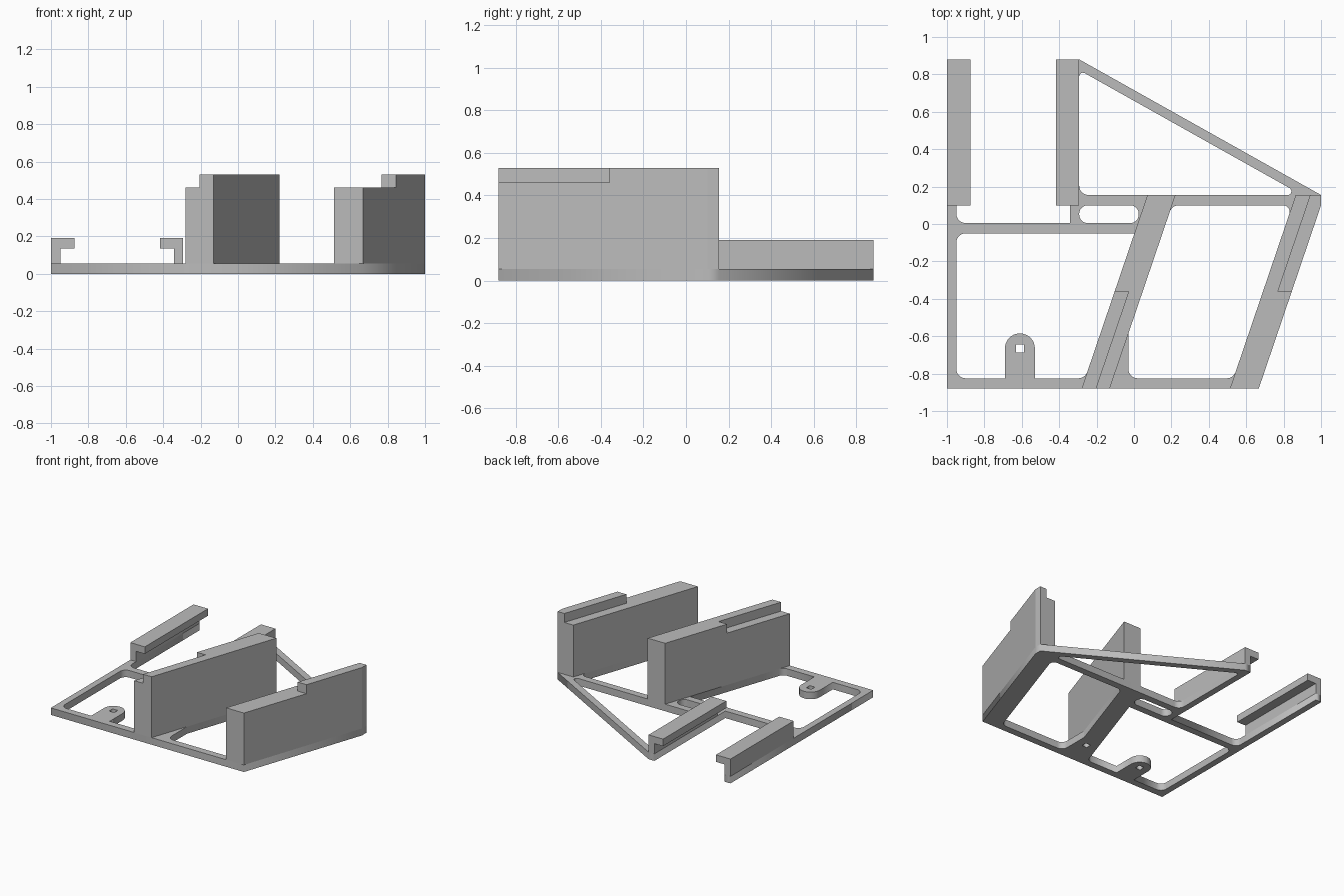
import bpy, bmesh, math
from mathutils import Vector

cube = bpy.data.objects.get("Cube")
if cube:
    bpy.data.objects.remove(cube)

GREY = (0.5, 0.5, 0.5, 1)
grey = bpy.data.materials.new("plain_grey")
grey.use_nodes = True
grey.diffuse_color = GREY
grey.node_tree.nodes["Principled BSDF"].inputs["Base Color"].default_value = GREY

BASE, STEP, TOP = 0.055, 0.46, 0.53   # heights of plate, wall shoulder, wall top
FRONT, BACK = -0.88, 0.155            # wall ends
NOTCH = -0.36                         # where the shoulder changes
SLANT = 0.34                          # sideways lean of the walls per unit depth


def link(name, mesh):
    obj = bpy.data.objects.new(name, mesh)
    mesh.materials.append(grey)
    bpy.context.scene.collection.objects.link(obj)
    return obj


def rounded(points, steps=8):
    """Outline with (x, y, radius) corners turned into arcs."""
    out = []
    for i, p in enumerate(points):
        c = Vector(p[:2])
        if len(p) < 3:
            out.append(c)
            continue
        a = (Vector(points[i - 1][:2]) - c).normalized()
        b = (Vector(points[(i + 1) % len(points)][:2]) - c).normalized()
        half = a.angle(b) / 2
        mid = c + (a + b).normalized() * p[2] / math.sin(half)
        start = c + a * p[2] / math.tan(half) - mid
        end = c + b * p[2] / math.tan(half) - mid
        sweep = start.angle_signed(end)
        ang = math.atan2(start.y, start.x)
        for k in range(steps + 1):
            t = ang - sweep * k / steps
            out.append(mid + p[2] * Vector((math.cos(t), math.sin(t))))
    return out


def square(x, y, h=0.022):
    return [(x - h, y - h), (x + h, y - h), (x + h, y + h), (x - h, y + h)]


def plate(name, outlines):
    """Flat filled plate; inner outlines become openings."""
    curve = bpy.data.curves.new(name, 'CURVE')
    curve.dimensions = '2D'
    curve.fill_mode = 'BOTH'
    curve.extrude = BASE / 2
    for outline in outlines:
        pts = rounded(outline)
        spline = curve.splines.new('POLY')
        spline.points.add(len(pts) - 1)
        for sp, p in zip(spline.points, pts):
            sp.co = (p.x, p.y, BASE / 2, 1)
        spline.use_cyclic_u = True
    temp = bpy.data.objects.new(name + "_outline", curve)
    bpy.context.scene.collection.objects.link(temp)
    bpy.context.view_layer.update()
    graph = bpy.context.evaluated_depsgraph_get()
    mesh = bpy.data.meshes.new_from_object(temp.evaluated_get(graph))
    bpy.data.objects.remove(temp)
    # keep the plate resting on the ground
    low = min(v.co.z for v in mesh.vertices)
    for v in mesh.vertices:
        v.co.z -= low
    bm = bmesh.new()
    bm.from_mesh(mesh)
    bmesh.ops.remove_doubles(bm, verts=bm.verts, dist=1e-5)
    bmesh.ops.recalc_face_normals(bm, faces=bm.faces)
    bm.to_mesh(mesh)
    bm.free()
    mesh.materials.clear()
    return link(name, mesh)


def prisms(name, layers):
    """Stack of extruded outlines: (outline, direction) with 3D points."""
    bm = bmesh.new()
    for outline, push in layers:
        face = bm.faces.new([bm.verts.new(p) for p in outline])
        res = bmesh.ops.extrude_face_region(bm, geom=[face], use_keep_orig=True)
        verts = [g for g in res["geom"] if isinstance(g, bmesh.types.BMVert)]
        bmesh.ops.translate(bm, verts=verts, vec=push)
    bmesh.ops.recalc_face_normals(bm, faces=bm.faces)
    mesh = bpy.data.meshes.new(name)
    bm.to_mesh(mesh)
    bm.free()
    return link(name, mesh)


def lean(x, y):
    """Point on a slanted wall line that starts at x on the front edge."""
    return (min(x + (y - FRONT) * SLANT, 1.0), y)


def upright(name, lower, upper):
    prisms(name, [([(*p, BASE) for p in lower], (0, 0, STEP - BASE)),
                  ([(*p, STEP) for p in upper], (0, 0, TOP - STEP))])


# Base frame: outer edge, four openings, two square screw holes
outer = [(-1, FRONT), (0.667, FRONT), (1, 0.1), (1, BACK), (-0.293, 0.88),
         (-0.343, 0.88), (-0.343, 0.005), (-0.95, 0.005, 0.05), (-0.95, 0.88), (-1, 0.88)]
left_opening = [(-0.95, -0.825, 0.05), (-0.69, -0.825), (-0.69, -0.585, 0.0795),
                (-0.53, -0.585, 0.0795), (-0.53, -0.825), (*lean(-0.28, -0.825), 0.05),
                lean(-0.28, -0.05), (-0.95, -0.05, 0.05)]
right_opening = [(-0.03, -0.825, 0.05), (*lean(0.513, -0.825), 0.05),
                 (*lean(0.513, 0.1), 0.035), (*lean(-0.13, 0.1), 0.05), lean(-0.13, -0.586),
                 (-0.03, -0.59)]
slot = [(-0.293, 0.005, 0.045), (0.025, 0.005, 0.045), (0.025, 0.1, 0.045), (-0.293, 0.1, 0.045)]
brace_opening = [(-0.293, BACK, 0.05), (0.898, BACK, 0.02), (-0.293, 0.823, 0.02)]
plate("base_frame", [outer, left_opening, right_opening, slot, brace_opening,
                     square(-0.61, -0.665), square(-0.115, -0.665)])

# Slanted walls, each with a half-width shoulder
upright("middle_wall",
        [lean(-0.28, FRONT), lean(-0.13, FRONT), lean(-0.13, BACK), lean(-0.28, BACK)],
        [lean(-0.205, FRONT), lean(-0.13, FRONT), lean(-0.13, BACK), lean(-0.28, BACK),
         lean(-0.28, NOTCH), lean(-0.205, NOTCH)])
upright("outer_wall",
        [lean(0.513, FRONT), (0.667, FRONT), (1, 0.1), (1, BACK), lean(0.513, BACK)],
        [lean(0.59, NOTCH), lean(0.667, NOTCH), (1, 0.1), (1, BACK), lean(0.59, BACK)])

# Pair of facing rails with overhanging lips
for name, x, side in (("right_rail", -1, 1), ("left_rail", -0.293, -1)):
    profile = [(0, BASE), (0.05, BASE), (0.05, 0.135), (0.125, 0.135), (0.125, 0.19), (0, 0.19)]
    prisms(name, [([(x + side * u, 0.1, z) for u, z in profile], (0, 0.78, 0))])
